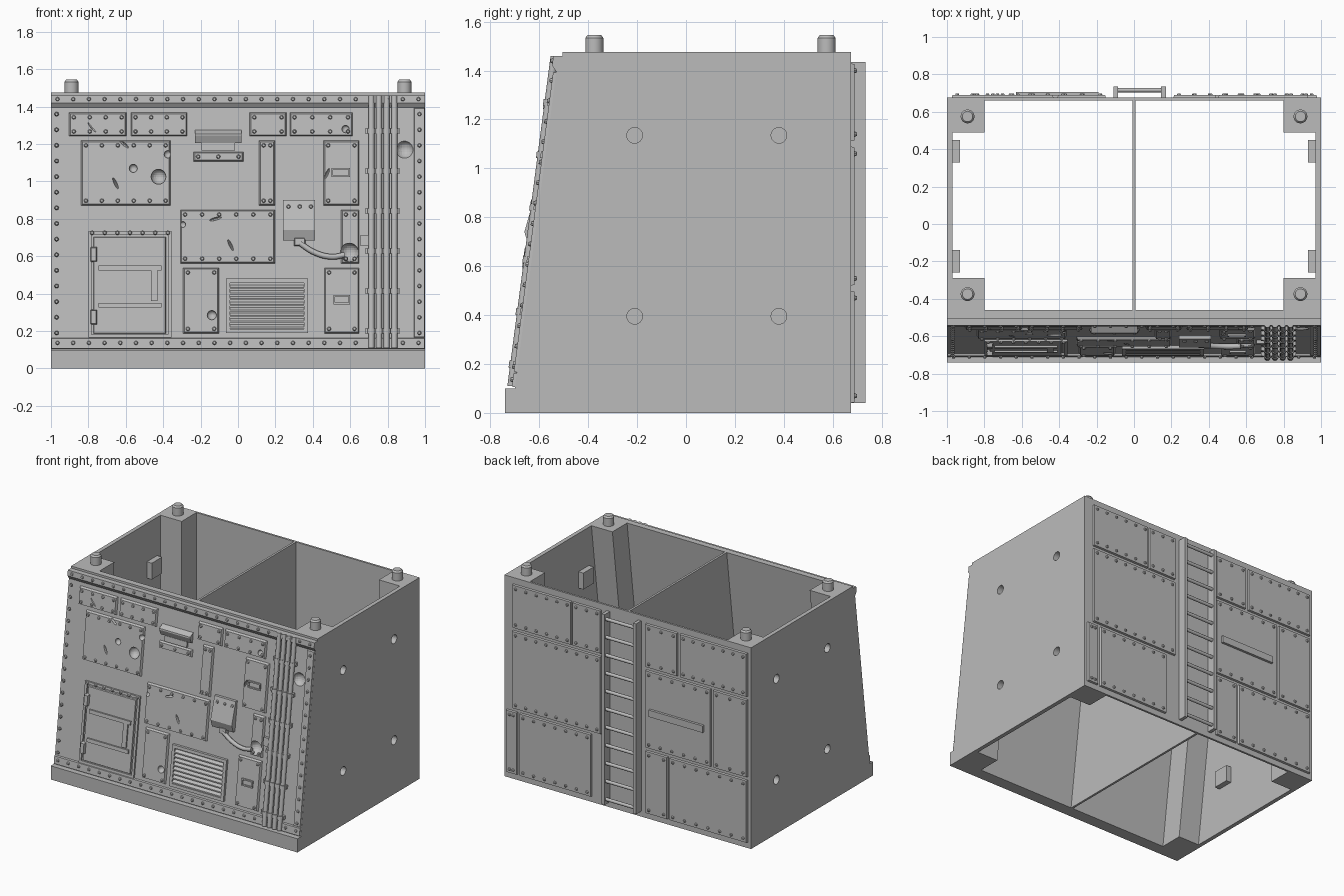
import bpy, bmesh, math
from mathutils import Matrix, Vector

cube = bpy.data.objects.get("Cube")
if cube:
    bpy.data.objects.remove(cube, do_unlink=True)

grey = bpy.data.materials.new("plain_grey")
grey.use_nodes = True
grey.diffuse_color = (0.5, 0.5, 0.5, 1)
grey.node_tree.nodes["Principled BSDF"].inputs["Base Color"].default_value = (0.5, 0.5, 0.5, 1)

BACK = 0.675
TOP = 1.475


def slope(z):
    return -0.70 + 0.131 * (z - 0.1)


def finish(name, bm, front=False, smooth=False):
    """Turn a bmesh into an object; front parts are leaned onto the sloping wall."""
    if front:
        for v in bm.verts:
            v.co.y += slope(v.co.z)
    bmesh.ops.recalc_face_normals(bm, faces=bm.faces)
    me = bpy.data.meshes.new(name)
    bm.to_mesh(me)
    bm.free()
    me.materials.append(grey)
    ob = bpy.data.objects.new(name, me)
    bpy.context.collection.objects.link(ob)
    if smooth:
        bpy.ops.object.select_all(action='DESELECT')
        ob.select_set(True)
        bpy.context.view_layer.objects.active = ob
        bpy.ops.object.shade_smooth_by_angle(angle=math.radians(40))
    return ob


def box(bm, x0, x1, z0, z1, y0, y1, inset=0.0):
    """Box from y0 to y1; the y1 face may be inset for a chamfered rim."""
    a = [bm.verts.new(p) for p in ((x0, y0, z0), (x1, y0, z0), (x1, y0, z1), (x0, y0, z1))]
    i = inset
    b = [bm.verts.new(p) for p in ((x0 + i, y1, z0 + i), (x1 - i, y1, z0 + i),
                                   (x1 - i, y1, z1 - i), (x0 + i, y1, z1 - i))]
    bm.faces.new(a)
    bm.faces.new(b)
    for k in range(4):
        j = (k + 1) % 4
        bm.faces.new((a[k], a[j], b[j], b[k]))


def prism(bm, profile, x0, x1):
    a = [bm.verts.new((x0, y, z)) for y, z in profile]
    b = [bm.verts.new((x1, y, z)) for y, z in profile]
    bm.faces.new(a)
    bm.faces.new(b)
    for k in range(len(a)):
        j = (k + 1) % len(a)
        bm.faces.new((a[k], a[j], b[j], b[k]))


def rod(bm, centre, r, length, rot=None, r2=None, n=12):
    m = Matrix.Translation(centre) @ (rot or Matrix())
    bmesh.ops.create_cone(bm, cap_ends=True, segments=n, radius1=r,
                          radius2=r if r2 is None else r2, depth=length, matrix=m)


def turn(axis, deg):
    return Matrix.Rotation(math.radians(deg), 4, axis)


def rivet(bm, x, z, y, side):
    rod(bm, (x, y + side * 0.004, z), 0.012, 0.012, turn('X', -90 * side), 0.007, 8)


def spread(a, b, step):
    n = max(1, round((b - a) / step))
    return [a + (b - a) * k / n for k in range(n + 1)]


def cut(ob, cutter):
    mod = ob.modifiers.new("cut", 'BOOLEAN')
    mod.object = cutter
    mod.operation = 'DIFFERENCE'
    mod.solver = 'EXACT'


def hide(ob):
    ob.hide_render = True
    ob.display_type = 'WIRE'
    ob.hide_set(True)
    return ob


# Cutters: round side sockets, battle dents and gouges
bm = bmesh.new()
for s in (-1, 1):
    for y in (-0.21, 0.38):
        for z in (0.395, 1.135):
            rod(bm, (s * 0.985, y, z), 0.032, 0.08, turn('Y', 90), n=24)
sockets = hide(finish("socket_cutter", bm))

bm = bmesh.new()
for x, z, r in ((-0.425, 1.025, 0.04), (-0.56, 1.07, 0.022), (-0.375, 1.145, 0.02),
                (0.89, 1.17, 0.048), (0.595, 0.62, 0.05), (-0.14, 0.285, 0.025),
                (0.575, 1.28, 0.02), (-0.295, 0.77, 0.016)):
    bmesh.ops.create_uvsphere(bm, u_segments=20, v_segments=12, radius=r,
                              matrix=Matrix.Translation((x, -0.014, z)))
for x, z, ang in ((-0.655, 0.99, 25), (-0.61, 1.2, 50), (-0.78, 1.29, 40),
                  (-0.12, 0.8, -75), (-0.04, 0.66, 25), (0.475, 1.04, -25)):
    m = Matrix.Translation((x, -0.016, z)) @ turn('Y', -ang) @ Matrix.Diagonal((0.25, 0.4, 1, 1))
    bmesh.ops.create_uvsphere(bm, u_segments=10, v_segments=8, radius=0.033, matrix=m)
dents = hide(finish("dent_cutter", bm, front=True))

# Shell: side walls, sloping front wall, back wall, partition
nose = [(-0.505, TOP), (-0.505, 1.44), (slope(1.42), 1.42), (slope(0.1), 0.1), (-0.74, 0.1), (-0.74, 0)]
for name, s in (("right_wall", -1), ("left_wall", 1)):
    bm = bmesh.new()
    prism(bm, nose + [(BACK, 0), (BACK, TOP)], s * 0.97, s)
    cut(finish(name, bm), sockets)
bm = bmesh.new()
prism(bm, nose + [(-0.65, 0), (-0.46, TOP)], -0.97, 0.97)
cut(finish("front_wall", bm), dents)
bm = bmesh.new()
box(bm, -0.97, 0.97, 0, TOP, 0.66, BACK)
finish("back_wall", bm)
bm = bmesh.new()
prism(bm, [(-0.65, 0), (0.66, 0), (0.66, TOP), (-0.46, TOP)], -0.008, 0.008)
finish("partition", bm)

# Corner posts, stacking pegs, socket blocks
posts, pegs, blocks = bmesh.new(), bmesh.new(), bmesh.new()
for s in (-1, 1):
    prism(posts, [(0.49, 0), (0.66, 0), (0.66, TOP), (0.49, TOP)], s * 0.8, s * 0.97)
    prism(posts, [(-0.65, 0), (-0.48, 0), (-0.29, TOP), (-0.46, TOP)], s * 0.8, s * 0.97)
    for y in (-0.375, 0.575):
        rod(pegs, (s * 0.89, y, TOP + 0.028), 0.037, 0.06, n=24)
        rod(pegs, (s * 0.89, y, TOP + 0.064), 0.037, 0.012, r2=0.028, n=24)
    for y in (-0.2, 0.39):
        for z in (0.395, 1.135):
            box(blocks, min(s * 0.93, s * 0.97), max(s * 0.93, s * 0.97), z - 0.06, z + 0.06, y - 0.06, y + 0.06)
finish("corner_posts", posts)
finish("stacking_pegs", pegs, smooth=True)
cut(finish("socket_blocks", blocks), sockets)

# Front frame with top cap
rivets = bmesh.new()
bm = bmesh.new()
for x0, x1 in ((-1, -0.94), (0.94, 1)):
    box(bm, x0, x1, 0.165, 1.395, 0.004, -0.013, 0.004)
    for z in spread(0.19, 1.36, 0.085):
        rivet(rivets, (x0 + x1) / 2, z, -0.013, -1)
box(bm, -1, 1, 0.104, 0.165, 0.004, -0.013, 0.004)
for x in spread(-0.965, 0.965, 0.085):
    rivet(rivets, x, 0.137, -0.013, -1)
    rivet(rivets, x, 1.44, -0.02, -1)
cut(finish("front_frame", bm, front=True), dents)
bm = bmesh.new()
prism(bm, [(-0.50, 1.46), (-0.543, 1.46), (-0.547, 1.42), (slope(1.395), 1.395), (-0.50, 1.395)], -1, 1)
finish("front_cap", bm)

# Riveted armour panels on the front
plates = [(-0.905, -0.595, 1.24, 1.37), (-0.575, -0.27, 1.24, 1.37), (0.06, 0.26, 1.24, 1.37),
          (0.275, 0.615, 1.24, 1.37), (-0.84, -0.36, 0.87, 1.22), (0.11, 0.20, 0.87, 1.22),
          (0.455, 0.65, 0.87, 1.22), (-0.31, 0.20, 0.56, 0.85), (0.55, 0.65, 0.56, 0.85),
          (-0.295, -0.10, 0.185, 0.54), (0.46, 0.65, 0.185, 0.54), (-0.24, 0.03, 1.105, 1.16)]
bm = bmesh.new()
for x0, x1, z0, z1 in plates:
    box(bm, x0, x1, z0, z1, 0.004, -0.016, 0.009)
    rows = {z0 + 0.027, z1 - 0.027} if z1 - z0 > 0.1 else {(z0 + z1) / 2}
    for z in rows:
        step = 0.09 if x1 - x0 > 0.2 else 0.16
        for x in spread(x0 + 0.027, x1 - 0.027, step):
            rivet(rivets, x, z, -0.016, -1)
cut(finish("front_panels", bm, front=True), dents)


def border(bm, x0, x1, z0, z1, w, d):
    box(bm, x0, x0 + w, z0, z1, 0, -d)
    box(bm, x1 - w, x1, z0, z1, 0, -d)
    box(bm, x0 + w, x1 - w, z0, z0 + w, 0, -d)
    box(bm, x0 + w, x1 - w, z1 - w, z1, 0, -d)


# Small slots on two panels
bm = bmesh.new()
border(bm, 0.50, 0.60, 1.023, 1.073, 0.009, 0.026)
border(bm, 0.51, 0.60, 0.343, 0.393, 0.009, 0.026)
finish("panel_slots", bm, front=True)

# Louvred vent
bm = bmesh.new()
border(bm, -0.065, 0.375, 0.19, 0.48, 0.022, 0.018)
for k in range(8):
    z = 0.215 + k * 0.03
    prism(bm, [(0.004, z), (-0.018, z), (-0.018, z + 0.008), (0.004, z + 0.024)], -0.043, 0.353)
finish("vent", bm, front=True)

# Door with hinges and bars
bm = bmesh.new()
border(bm, -0.80, -0.355, 0.165, 0.735, 0.018, 0.012)
box(bm, -0.775, -0.385, 0.185, 0.705, 0.004, -0.009, 0.004)
for z in (0.275, 0.61):
    box(bm, -0.79, -0.753, z - 0.04, z + 0.04, 0, -0.03, 0.005)
for z in (0.325, 0.525):
    box(bm, -0.745, -0.41, z, z + 0.026, 0, -0.02)
box(bm, -0.465, -0.43, 0.36, 0.525, 0, -0.02)
finish("door", bm, front=True)
for x in spread(-0.78, -0.375, 0.07):
    rivet(rivets, x, 0.725, -0.012, -1)

# Lamp hood above its plate
bm = bmesh.new()
prism(bm, [(0, 1.275), (-0.035, 1.255), (-0.035, 1.245), (-0.012, 1.205), (0, 1.205)], -0.23, 0.02)
box(bm, -0.195, -0.015, 1.165, 1.205, 0, -0.014)
finish("lamp_hood", bm, front=True)

# Junction box with severed cable
bm = bmesh.new()
prism(bm, [(0, 0.9), (-0.02, 0.9), (-0.045, 0.74), (-0.02, 0.685), (0, 0.685)], 0.24, 0.412)
box(bm, 0.30, 0.36, 0.655, 0.70, 0, -0.03, 0.004)
box(bm, 0.655, 0.70, 0.655, 0.715, 0, -0.02)
finish("junction_box", bm, front=True)
for x in (0.27, 0.33, 0.39):
    rivet(rivets, x, 0.865, -0.025, -1)
curve = bpy.data.curves.new("cable", 'CURVE')
curve.dimensions = '3D'
curve.bevel_depth = 0.015
curve.bevel_resolution = 2
curve.use_fill_caps = True
sp = curve.splines.new('BEZIER')
path = ((0.33, 0.67), (0.41, 0.62), (0.50, 0.597), (0.57, 0.607))
sp.bezier_points.add(len(path) - 1)
for p, (x, z) in zip(sp.bezier_points, path):
    p.co = (x, slope(z) - 0.02, z)
    p.handle_left_type = p.handle_right_type = 'AUTO'
curve.materials.append(grey)
bpy.context.collection.objects.link(bpy.data.objects.new("cable", curve))

# Vertical pipes and their clamps
bm = bmesh.new()
for x in (0.713, 0.754, 0.795, 0.836):
    rod(bm, (x, -0.016, 0.785), 0.016, 1.35, n=16)
finish("pipes", bm, front=True, smooth=True)
bm = bmesh.new()
for k in range(6):
    z = 0.20 + k * 0.214
    box(bm, 0.68, 0.865, z - 0.013, z + 0.013, 0, -0.02)
    for x in (0.713, 0.754, 0.795, 0.836):
        rod(bm, (x, -0.016, z), 0.021, 0.028, n=12)
finish("pipe_clamps", bm, front=True)
finish("front_rivets", rivets, front=True)

# Back panels in three rows
rows = (((1.11, 1.43), (0.93, 0.45, 0.44, 0.21, -0.15, -0.41, -0.43, -0.975)),
        ((0.52, 1.09), (0.93, 0.21, -0.15, -0.68, -0.70, -0.975)),
        ((0.04, 0.50), (0.98, 0.89, 0.87, 0.29, -0.15, -0.33, -0.345, -0.975)))
bm, rivets = bmesh.new(), bmesh.new()
for (z0, z1), xs in rows:
    for x1, x0 in zip(xs[::2], xs[1::2]):
        box(bm, x0, x1, z0, z1, BACK - 0.004, BACK + 0.014, 0.004)
        for z in (z0 + 0.03, z1 - 0.03):
            for x in spread(x0 + 0.03, x1 - 0.03, 0.088):
                rivet(rivets, x, z, BACK + 0.014, 1)
finish("back_panels", bm)
finish("back_rivets", rivets)
bm = bmesh.new()
box(bm, -0.63, -0.19, 0.765, 0.815, BACK, BACK + 0.032)
finish("back_bar", bm)

# Ladder
bm = bmesh.new()
for x in (-0.11, 0.145):
    box(bm, x, x + 0.025, 0.04, 1.435, BACK, 0.735)
finish("ladder_rails", bm)
bm = bmesh.new()
for k in range(11):
    rod(bm, (0.03, 0.716, 0.075 + k * 0.132), 0.012, 0.25, turn('Y', 90))
finish("ladder_rungs", bm, smooth=True)
